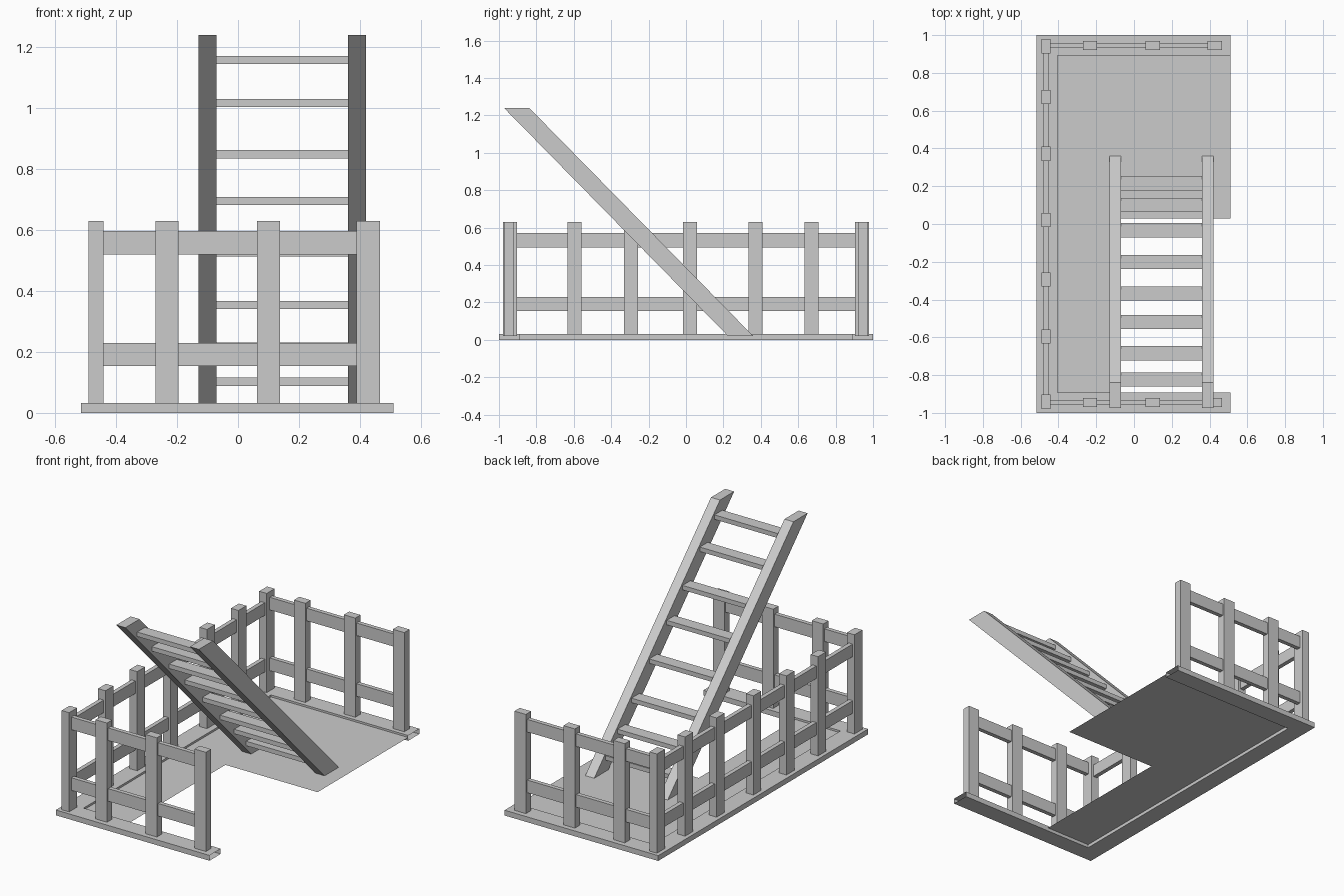
import bpy, bmesh

cube = bpy.data.objects.get("Cube")
if cube:
    bpy.data.objects.remove(cube, do_unlink=True)

# Single plain grey material
grey = bpy.data.materials.new("plain grey")
grey.use_nodes = True
colour = (0.6, 0.6, 0.6, 1)
grey.diffuse_color = colour
grey.node_tree.nodes["Principled BSDF"].inputs["Base Color"].default_value = colour


def finish(name, bm):
    bmesh.ops.recalc_face_normals(bm, faces=bm.faces)
    mesh = bpy.data.meshes.new(name)
    bm.to_mesh(mesh)
    bm.free()
    mesh.materials.append(grey)
    obj = bpy.data.objects.new(name, mesh)
    bpy.context.collection.objects.link(obj)
    return obj


def prism(name, points, direction):
    """Extrude a closed outline along a direction."""
    bm = bmesh.new()
    face = bm.faces.new([bm.verts.new(p) for p in points])
    grown = bmesh.ops.extrude_face_region(bm, geom=[face], use_keep_orig=True)
    verts = [g for g in grown["geom"] if isinstance(g, bmesh.types.BMVert)]
    bmesh.ops.translate(bm, verts=verts, vec=direction)
    return bm


def box(name, x, y, z):
    outline = [(x[0], y[0], z[0]), (x[1], y[0], z[0]), (x[1], y[1], z[0]), (x[0], y[1], z[0])]
    return finish(name, prism(name, outline, (0, 0, z[1] - z[0])))


def around(centre, size):
    return (centre - size / 2, centre + size / 2)


RIGHT, LEFT = -0.515, 0.51
INNER_X, INNER_Y = -0.405, 0.893
FLOOR, TOP = 0.02, 0.63

# U-shaped kerb around three sides, with open ends
outline = [(RIGHT, -1), (LEFT, -1), (LEFT, -INNER_Y), (INNER_X, -INNER_Y),
           (INNER_X, INNER_Y), (LEFT, INNER_Y), (LEFT, 1), (RIGHT, 1)]
bm = prism("kerb", [(x, y, 0) for x, y in outline], (0, 0, 0.032))
bm.normal_update()
ends = [f for f in bm.faces if all(abs(v.co.x - LEFT) < 0.001 for v in f.verts)]
bmesh.ops.delete(bm, geom=ends, context="FACES")
finish("kerb", bm)

# Thin L-shaped floor with the stair opening
bm = bmesh.new()
outline = [(INNER_X, -INNER_Y), (-0.105, -INNER_Y), (-0.105, 0.03),
           (LEFT, 0.03), (LEFT, INNER_Y), (INNER_X, INNER_Y)]
face = bm.faces.new([bm.verts.new((x, y, FLOOR)) for x, y in outline])
if face.normal.z < 0:
    face.normal_flip()
finish("floor", bm)

# Front and back fences
for side, sign in (("front", -1), ("back", 1)):
    y = sign * 0.945
    box(side + "_corner_post", around(-0.466, 0.05), around(sign * 0.941, 0.075), (FLOOR, TOP))
    for i, x in enumerate((-0.233, 0.1, 0.427)):
        box(f"{side}_post_{i + 1}", around(x, 0.076), around(y, 0.05), (FLOOR, TOP))
    for part, z in (("lower", 0.192), ("upper", 0.558)):
        box(f"{side}_{part}_rail", (-0.466, 0.427), around(y, 0.026), around(z, 0.076))

# Long side fence
for i, y in enumerate((-0.595, -0.293, 0.022, 0.372, 0.672)):
    box(f"side_post_{i + 1}", around(-0.466, 0.05), around(y, 0.075), (FLOOR, TOP))
for part, z in (("lower", 0.192), ("upper", 0.533)):
    box(f"side_{part}_rail", around(-0.466, 0.026), (-0.94, 0.94), around(z, 0.076))

# Sloping ladder sides
profile = [(0.225, FLOOR), (0.36, FLOOR), (-0.838, 1.24), (-0.973, 1.24)]
for side, x in (("right", -0.13), ("left", 0.36)):
    name = side + "_stringer"
    finish(name, prism(name, [(x, y, z) for y, z in profile], (0.06, 0, 0)))

# Level ladder treads following the slope
for i, z in enumerate((0.102, 0.218, 0.354, 0.526, 0.695, 0.848, 1.016, 1.157)):
    box(f"tread_{i + 1}", (-0.075, 0.365), around(0.296 - (z - FLOOR) * 0.984, 0.075), around(z, 0.027))
